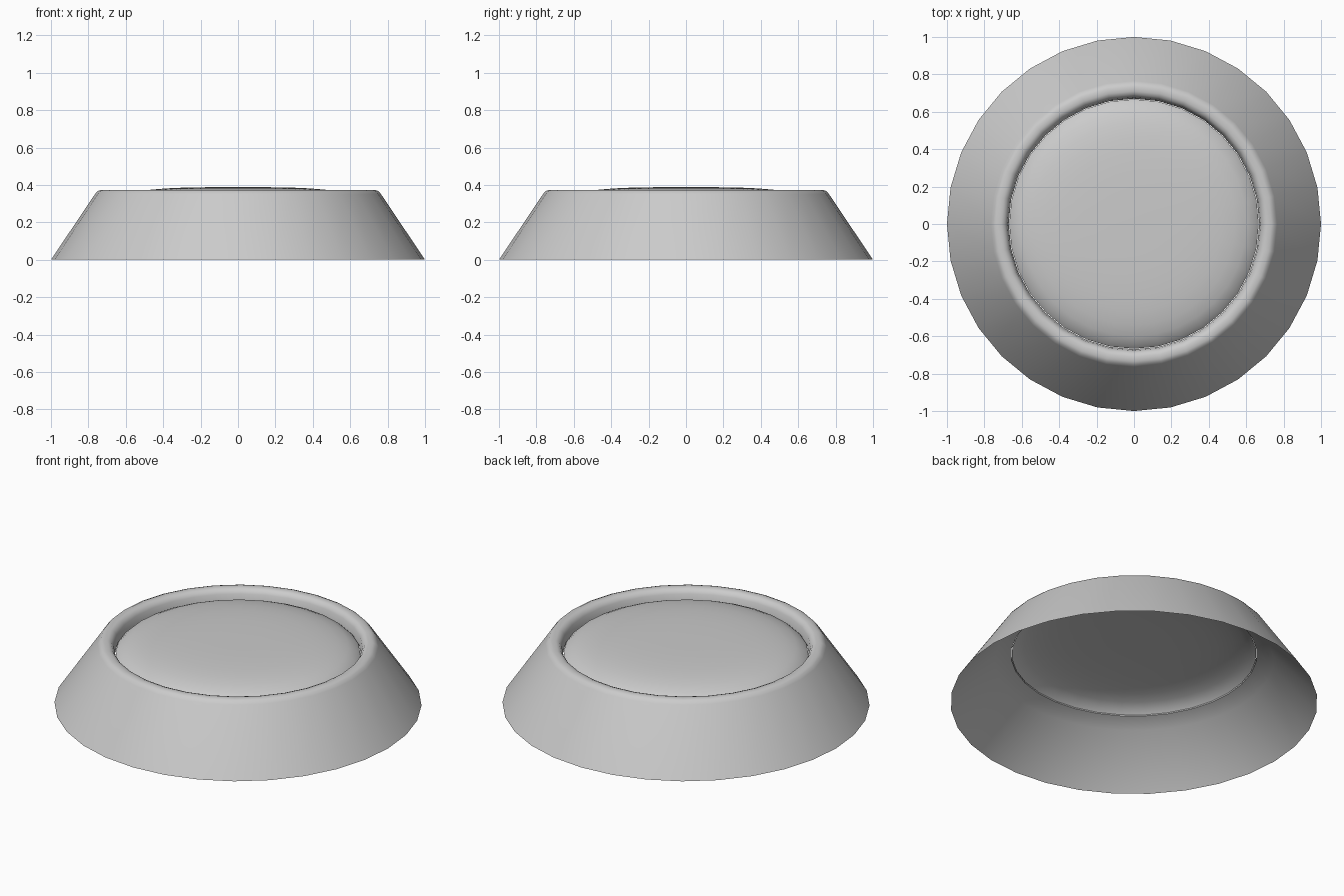
import bpy, bmesh, math

if "Cube" in bpy.data.objects:
    bpy.data.objects.remove(bpy.data.objects["Cube"])

SIDES = 32


def lathe(name, profile, closed=False, angle=40):
    """Spin an (r, z) profile round the z axis."""
    bm = bmesh.new()
    rings = []
    for r, z in profile:
        if r == 0:
            rings.append([bm.verts.new((0, 0, z))] * SIDES)
        else:
            rings.append([bm.verts.new((r * math.cos(2 * math.pi * i / SIDES),
                                        r * math.sin(2 * math.pi * i / SIDES), z))
                          for i in range(SIDES)])
    pairs = list(zip(rings, rings[1:]))
    if closed:
        pairs.append((rings[-1], rings[0]))
    for a, b in pairs:
        for i in range(SIDES):
            j = (i + 1) % SIDES
            quad = list(dict.fromkeys((a[i], a[j], b[j], b[i])))
            bm.faces.new(quad)
    bmesh.ops.recalc_face_normals(bm, faces=bm.faces)
    mesh = bpy.data.meshes.new(name)
    bm.to_mesh(mesh)
    bm.free()
    obj = bpy.data.objects.new(name, mesh)
    bpy.context.collection.objects.link(obj)
    bpy.ops.object.select_all(action='DESELECT')
    obj.select_set(True)
    bpy.context.view_layer.objects.active = obj
    bpy.ops.object.shade_smooth_by_angle(angle=math.radians(angle))
    return obj


# flared housing: sloped skirt, rounded rim, underside ledge, tapering inner wall
lathe("bezel_housing", [
    (1.0, 0.0), (0.765, 0.35), (0.752, 0.366), (0.735, 0.373), (0.71, 0.373),
    (0.692, 0.366), (0.678, 0.345), (0.67, 0.30), (0.76, 0.262)], closed=True)

# shallow domed cover set inside the rim, open underneath
lathe("domed_cover", [
    (0.667, 0.305), (0.645, 0.326), (0.60, 0.347), (0.54, 0.363), (0.47, 0.374),
    (0.39, 0.381), (0.28, 0.386), (0.14, 0.388), (0, 0.388)])
